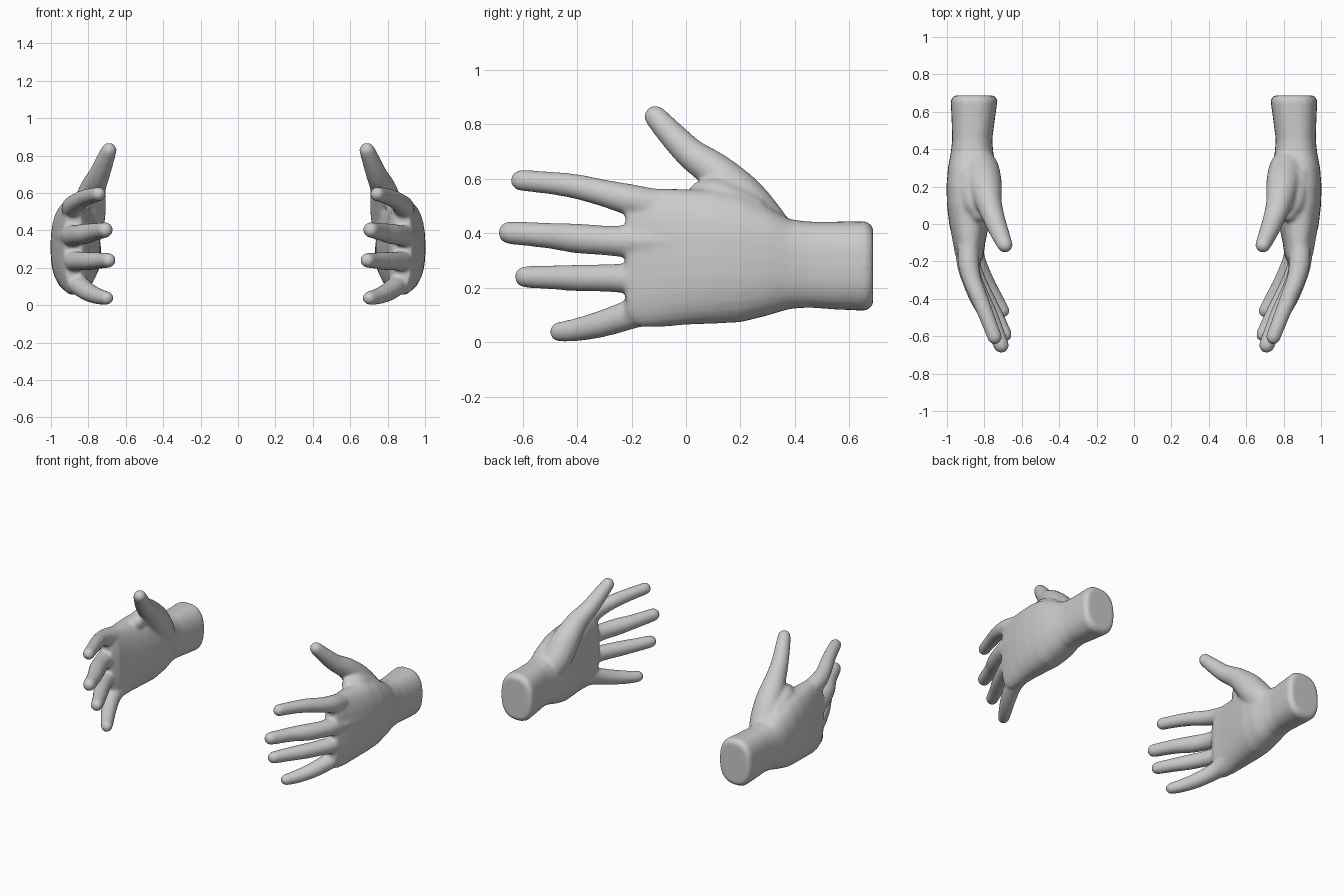
import bpy, bmesh, math
from mathutils import Vector

if "Cube" in bpy.data.objects:
    bpy.data.objects.remove(bpy.data.objects["Cube"])

bm = bmesh.new()


def skin(rings):
    """Bridge closed rings of points into a capped tube."""
    vr = [[bm.verts.new(p) for p in r] for r in rings]
    n = len(vr[0])
    faces = [bm.faces.new(vr[0][::-1]), bm.faces.new(vr[-1])]
    for a, b in zip(vr, vr[1:]):
        for i in range(n):
            j = (i + 1) % n
            faces.append(bm.faces.new((a[i], a[j], b[j], b[i])))
    bmesh.ops.recalc_face_normals(bm, faces=faces)


def spline(pts, steps=4):
    """Catmull-Rom resampling of tuples."""
    pts = [Vector(p) for p in pts]
    ext = [2 * pts[0] - pts[1]] + pts + [2 * pts[-1] - pts[-2]]
    out = []
    for k in range(1, len(ext) - 2):
        a, b, c, d = ext[k - 1:k + 3]
        for s in range(steps):
            t = s / steps
            out.append(0.5 * (2 * b + (c - a) * t + (2 * a - 5 * b + 4 * c - d) * t * t
                              + (3 * b - a - 3 * c + d) * t ** 3))
    return out + [pts[-1]]


def digit(pts, flat=1.0, n=16):
    """Tapered finger through (x, y, z, radius) points with a round tip."""
    path = [(Vector(p[:3]), p[3]) for p in spline(pts)]
    tip, r = path[-1]
    d = (tip - path[-2][0]).normalized()
    for a in (25, 50, 70, 84):
        t = math.radians(a)
        path.append((tip + d * r * math.sin(t), r * math.cos(t)))
    rings = []
    for i, (c, r) in enumerate(path):
        t = (path[min(i + 1, len(path) - 1)][0] - path[max(i - 1, 0)][0]).normalized()
        u = t.cross(Vector((1, 0, 0))).normalized()
        v = t.cross(u)
        rings.append([c + r * (u * math.cos(2 * math.pi * k / n)
                               + v * flat * math.sin(2 * math.pi * k / n)) for k in range(n)])
    skin(rings)


def sections(rows, n=28, e=2.5):
    """Superellipse sections from (y, xmin, xmax, zmin, zmax) rows."""
    rings = []
    for y, x0, x1, z0, z1 in rows:
        ring = []
        for k in range(n):
            a = 2 * math.pi * k / n
            c, s = math.cos(a), math.sin(a)
            ring.append(((x0 + x1) / 2 + (x1 - x0) / 2 * math.copysign(abs(c) ** (2 / e), c), y,
                         (z0 + z1) / 2 + (z1 - z0) / 2 * math.copysign(abs(s) ** (2 / e), s)))
        rings.append(ring)
    skin(rings)


# wrist and palm
sections([(0.687, .745, .965, .135, .425), (0.66, .73, .98, .115, .445),
          (0.55, .745, .975, .12, .443), (0.45, .758, .972, .127, .443),
          (0.38, .752, .980, .122, .452), (0.30, .735, .995, .098, .50),
          (0.20, .738, 1.003, .073, .545), (0.10, .755, 1.0, .068, .562),
          (0.0, .775, .988, .064, .562), (-0.10, .795, .967, .055, .565),
          (-0.17, .805, .948, .055, .565), (-0.22, .83, .93, .085, .54)])

# index, middle, ring and little fingers
digit([(.88, -.05, .49, .06), (.885, -.2, .522, .058), (.865, -.3, .547, .05),
       (.825, -.4, .571, .046), (.785, -.5, .585, .042), (.745, -.605, .594, .039)])
digit([(.90, -.05, .37, .06), (.89, -.2, .37, .06), (.865, -.3, .374, .055),
       (.822, -.4, .381, .055), (.77, -.5, .391, .048), (.71, -.648, .402, .042)])
digit([(.90, -.05, .25, .06), (.88, -.2, .236, .056), (.842, -.3, .236, .051),
       (.792, -.4, .236, .049), (.737, -.5, .238, .044), (.692, -.59, .24, .04)])
digit([(.87, 0, .15, .06), (.855, -.17, .112, .056), (.80, -.3, .070, .05),
       (.742, -.4, .046, .043), (.702, -.464, .038, .037)])

# thumb with its muscle pad
digit([(.84, .34, .34, .09), (.815, .28, .42, .098), (.795, .2, .53, .09),
       (.775, .11, .625, .07), (.745, .02, .69, .058), (.715, -.055, .765, .05),
       (.69, -.112, .828, .042)])

# web between thumb and palm
digit([(.87, .25, .45, .08), (.85, .12, .53, .07), (.83, .06, .545, .05)])

# tendon ridge over the middle knuckle
digit([(.945, .15, .36, .05), (.935, 0, .365, .05), (.91, -.15, .37, .05)])

mesh = bpy.data.meshes.new("hands")
bm.to_mesh(mesh)
bm.free()
hands = bpy.data.objects.new("hands", mesh)
bpy.context.collection.objects.link(hands)

# fuse the parts, relax the joins, mirror to the other side
rem = hands.modifiers.new("fuse", 'REMESH')
rem.mode = 'VOXEL'
rem.voxel_size = 0.01
rem.use_smooth_shade = True
sm = hands.modifiers.new("relax", 'SMOOTH')
sm.factor = 0.5
sm.iterations = 8
mir = hands.modifiers.new("pair", 'MIRROR')
mir.use_axis = (True, False, False)
mir.use_mirror_merge = False
